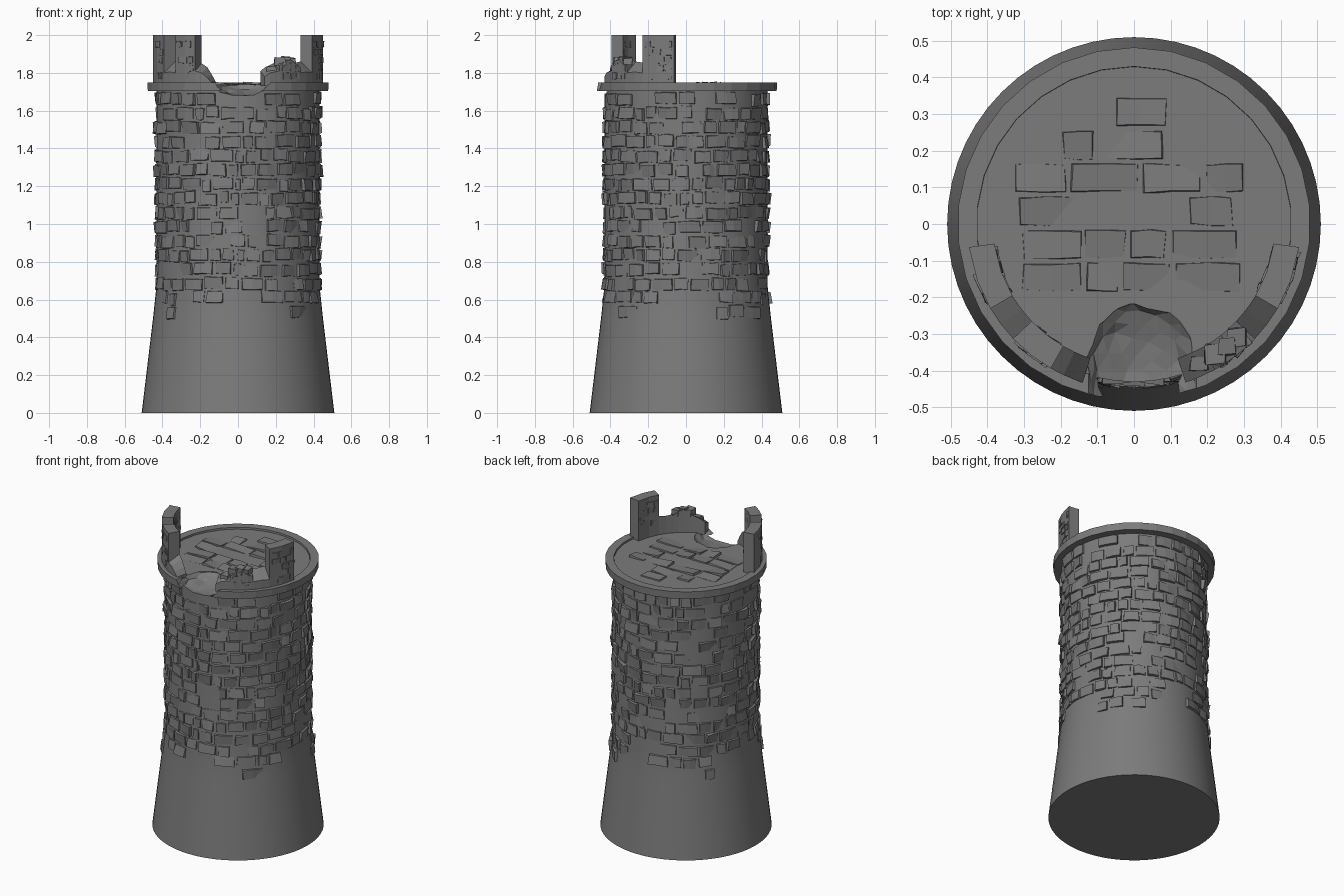
import bpy, bmesh, math, random
from mathutils import Vector

if "Cube" in bpy.data.objects:
    bpy.data.objects.remove(bpy.data.objects["Cube"])

random.seed(7)
R = random.uniform
stone_mat = bpy.data.materials.new("grey stone")
stone_mat.diffuse_color = (0.2, 0.2, 0.2, 1)
stone_mat.use_nodes = True
stone_mat.node_tree.nodes["Principled BSDF"].inputs["Base Color"].default_value = stone_mat.diffuse_color


def finish(bm, name):
    bmesh.ops.recalc_face_normals(bm, faces=bm.faces)
    me = bpy.data.meshes.new(name)
    bm.to_mesh(me)
    bm.free()
    ob = bpy.data.objects.new(name, me)
    bpy.context.collection.objects.link(ob)
    me.materials.append(stone_mat)
    return ob


def polar(t, r, z):
    """Angle t is measured from the front (-y) towards +x."""
    return Vector((r * math.sin(t), -r * math.cos(t), z))


def lathe(name, prof, n, closed=False, smooth=False):
    bm = bmesh.new()
    rings = [[bm.verts.new(polar(2 * math.pi * i / n, r, z)) for i in range(n)] for r, z in prof]
    pairs = list(zip(rings, rings[1:]))
    if closed:
        pairs.append((rings[-1], rings[0]))
    for a, b in pairs:
        for i in range(n):
            j = (i + 1) % n
            f = bm.faces.new((a[i], a[j], b[j], b[i]))
            f.smooth = smooth
    if not closed:
        bm.faces.new(rings[0])
        bm.faces.new(rings[-1])
    return finish(bm, name)


def stone(bm, f, u0, u1, v0, v1, d, ju, jv, tilt):
    """Irregular block on a surface f(u, v, depth): 3 x 2 outer points, wider sunk foot."""
    tu, tv = R(-tilt, tilt), R(-tilt, tilt) * 0.6
    outer, inner = [], []
    for k in range(2):
        for i in range(3):
            u = u0 + (u1 - u0) * i / 2
            v = v1 if k else v0
            su, sv = i - 1, (1 if k else -1)
            outer.append(bm.verts.new(f(u - su * R(0.2, 1) * ju, v - sv * R(0.2, 1) * jv,
                                        d + tu * su + tv * sv + R(-0.2, 0.2) * tilt)))
            inner.append(bm.verts.new(f(u, v, -0.02)))
    o, n = outer, inner
    for a in (0, 1):
        bm.faces.new((o[a], o[a + 1], o[a + 4], o[a + 3]))
        bm.faces.new((n[a], n[a + 3], n[a + 4], n[a + 1]))
        bm.faces.new((o[a], n[a], n[a + 1], o[a + 1]))
        bm.faces.new((o[a + 3], o[a + 4], n[a + 4], n[a + 3]))
    for a in (0, 2):
        bm.faces.new((o[a], o[a + 3], n[a + 3], n[a]))


def body_r(z):
    if z < 0.5:
        return 0.51 - 0.12 * z
    return max(0.431, 0.45 - (z - 0.5) * 0.105)


# tower body with flared foot, and the rim around the floor
body = lathe("tower_body", [(0.51, 0), (0.45, 0.5), (0.431, 0.68), (0.431, 1.738)], 56, smooth=True)
rim = lathe("rim", [(0.427, 1.703), (0.48, 1.703), (0.482, 1.75), (0.43, 1.75)], 30, closed=True)

# broken crater at the front edge
bm = bmesh.new()
bmesh.ops.create_icosphere(bm, subdivisions=3, radius=1)
for v in bm.verts:
    p = v.co * R(0.92, 1.06)
    v.co = Vector((0.02 + p.x * 0.155, -0.40 + p.y * 0.19, 1.752 + p.z * 0.077))
cutter = finish(bm, "crater_cutter")
cutter.hide_render = True
for ob in (body, rim):
    m = ob.modifiers.new("crater", 'BOOLEAN')
    m.operation = 'DIFFERENCE'
    m.solver = 'EXACT'
    m.object = cutter
    bpy.context.view_layer.objects.active = ob
    bpy.ops.object.modifier_apply(modifier="crater")
bpy.data.objects.remove(cutter)

# wall stones in courses, fading out over the foot
bm = bmesh.new()
wall_f = lambda t, z, d: polar(t, body_r(z) + d, z)
rows, z0, z1 = 17, 0.42, 1.70
h = (z1 - z0) / rows
for k in range(rows):
    za = z0 + k * h
    t = R(0, 0.2)
    end = t + 2 * math.pi
    while t < end - 0.08:
        w = min(R(0.14, 0.31), end - t)
        mid = t + w / 2
        low = 0.55 + 0.09 * math.cos(4 * mid) + R(-0.06, 0.05)
        front = math.cos(mid) > 0.94
        if za > low and not (k == rows - 1 and front) and R(0, 1) > 0.1:
            dz = R(-0.008, 0.008)
            stone(bm, wall_f, t + 0.008, t + w - 0.008, za + 0.003 + dz,
                  min(za + h - 0.003 + dz, 1.702), R(0.004, 0.013), 0.022, 0.009, 0.008)
        t += w
finish(bm, "wall_stones")

# paving stones on the floor
bm = bmesh.new()
floor_f = lambda x, y, d: Vector((x, y, 1.738 + d))
for k in range(8):
    y = -0.37 + k * 0.09
    x = -0.36 + R(-0.08, 0.05)
    while x < 0.36:
        w = R(0.1, 0.2)
        cx, cy = x + w / 2, y + 0.045
        crater = (abs(cx - 0.02) < 0.13 + w / 2 and cy < -0.19)
        far = max(math.hypot(a, b) for a in (x, x + w) for b in (y, y + 0.09))
        if far < 0.40 and not crater and R(0, 1) > 0.12:
            stone(bm, floor_f, x + 0.003, x + w - 0.003, y + 0.003, y + 0.087,
                  R(0.001, 0.008), 0.012, 0.009, 0.007)
        x += w
finish(bm, "floor_stones")

# parapet: merlons, sloped gaps and broken ends
RI, RO, BASE = 0.385, 0.455, 1.73


def wall(bm, secs, side):
    """Arc of wall; each section is (degrees, inner top, outer top)."""
    prev = None
    for deg, zi, zo in secs:
        t = side * math.radians(deg)
        cur = [bm.verts.new(polar(t, r, z)) for r, z in ((RI, BASE), (RO, BASE), (RO, zo), (RI, zi))]
        if prev:
            for i in range(4):
                j = (i + 1) % 4
                bm.faces.new((prev[i], prev[j], cur[j], cur[i]))
        else:
            bm.faces.new(cur)
        prev = cur
    bm.faces.new(prev)


bm = bmesh.new()
for side in (-1, 1):
    wall(bm, [(59.5, 2, 2), (70, 2, 2), (82, 2, 2)], side)
    wall(bm, [(46.5, 1.86, 1.80), (53, 1.855, 1.805), (59.5, 1.86, 1.80)], side)
wall(bm, [(30, 2, 2), (38, 2, 2), (46.5, 2, 2)], -1)
wall(bm, [(18, 1.755, 1.75), (21, 1.79, 1.775), (25, 1.83, 1.80), (30, 1.85, 1.81)], -1)
wall(bm, [(29, 1.85, 1.84), (33, 1.88, 1.86), (38, 1.885, 1.87), (42, 1.875, 1.85), (46.5, 1.85, 1.83)], 1)
wall(bm, [(18, 1.81, 1.78), (22, 1.83, 1.80), (29, 1.85, 1.81)], 1)
finish(bm, "parapet")

# small stones on both faces of the parapet
bm = bmesh.new()
out_f = lambda t, z, d: polar(t, RO * 0.993 + d, z)
in_f = lambda t, z, d: polar(t, RI + 0.002 - d, z)
for side, a, b, top in ((-1, 59.5, 82, 2), (1, 59.5, 82, 2), (-1, 30, 46.5, 2), (1, 29, 46.5, 1.86)):
    lo, hi = sorted((side * math.radians(a), side * math.radians(b)))
    n = int((top - 1.76) / 0.042)
    for f in (out_f, in_f):
        for k in range(n):
            t = lo + R(0.01, 0.05)
            while t < hi - 0.07:
                w = min(R(0.08, 0.15), hi - 0.01 - t)
                if R(0, 1) > 0.45:
                    z = 1.765 + k * 0.042
                    stone(bm, f, t, t + w - 0.01, z, z + 0.038, R(0.003, 0.008), 0.012, 0.005, 0.003)
                t += w
# broken blocks left on the collapsed merlon
for deg, z, s in ((32, 1.862, 0.024), (37, 1.868, 0.022), (42, 1.86, 0.024), (25, 1.82, 0.02)):
    c = polar(math.radians(deg), 0.42, z)
    blk = bmesh.ops.create_cube(bm, size=2 * s)["verts"]
    for v in blk:
        v.co = c + Vector((v.co.x * R(0.9, 1.4), v.co.y * R(0.8, 1.3), v.co.z * R(0.6, 1)))
finish(bm, "parapet_stones")
